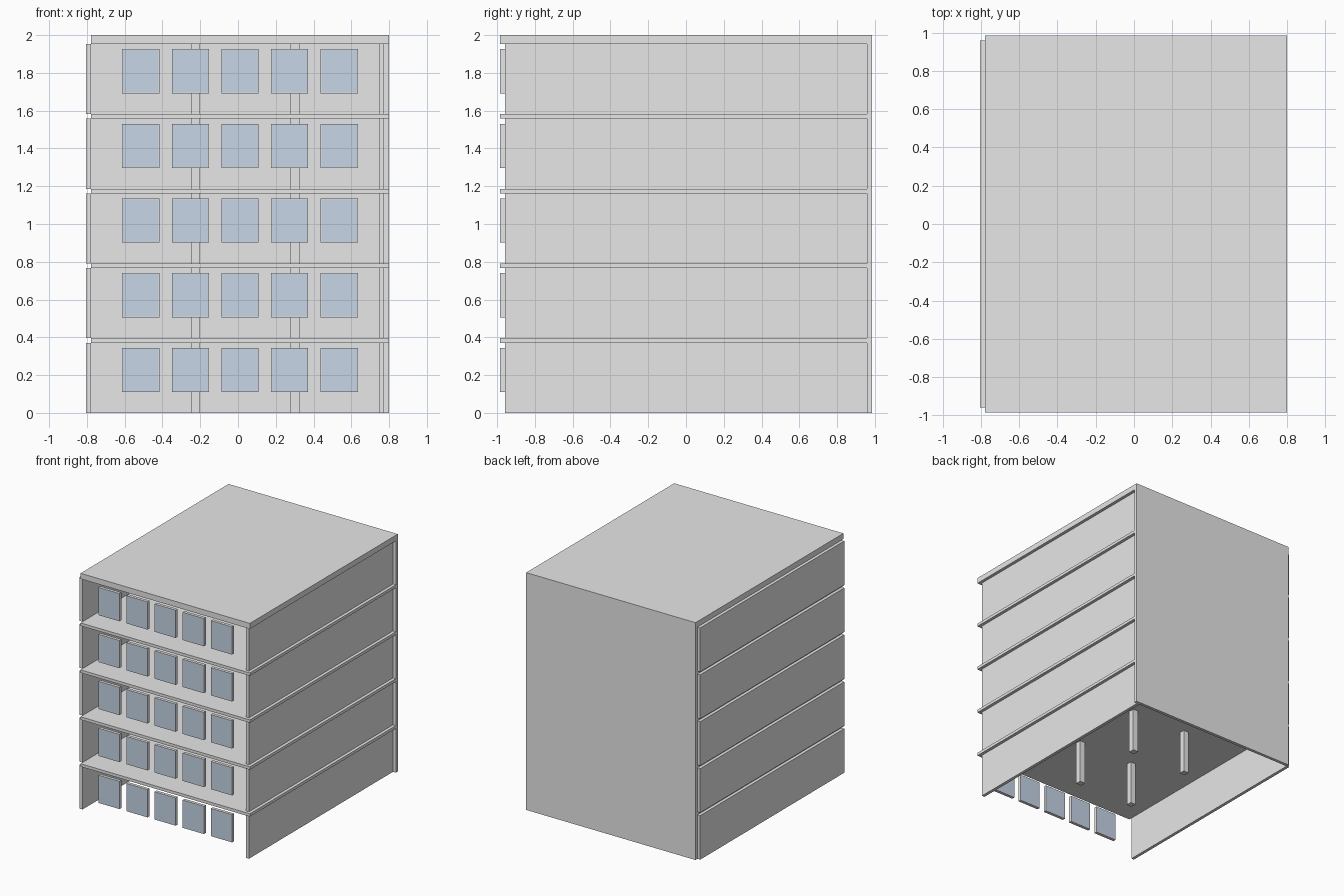
import bpy
import bmesh
from mathutils import Vector

cube = bpy.data.objects.get("Cube")
if cube:
    bpy.data.objects.remove(cube, do_unlink=True)


def make_material(name, colour):
    mat = bpy.data.materials.new(name)
    mat.use_nodes = True
    mat.diffuse_color = (*colour, 1)
    mat.node_tree.nodes["Principled BSDF"].inputs["Base Color"].default_value = (*colour, 1)
    return mat


concrete = make_material("light grey concrete", (0.8, 0.8, 0.8))
glass = make_material("pale blue glass", (0.57, 0.67, 0.8))


def box(name, x, y, z, glazed=False):
    """Box from (min, max) ranges; glazed boxes get inset panes front and back."""
    low, high = Vector((x[0], y[0], z[0])), Vector((x[1], y[1], z[1]))
    bm = bmesh.new()
    bmesh.ops.create_cube(bm, size=1)
    bmesh.ops.scale(bm, vec=high - low, verts=bm.verts)
    bmesh.ops.translate(bm, vec=(low + high) / 2, verts=bm.verts)
    if glazed:
        bm.normal_update()
        panes = [f for f in bm.faces if abs(f.normal.y) > 0.9]
        bmesh.ops.inset_individual(bm, faces=panes, thickness=0.006)
        for f in panes:
            f.material_index = 1
    mesh = bpy.data.meshes.new(name)
    bm.to_mesh(mesh)
    bm.free()
    mesh.materials.append(concrete)
    if glazed:
        mesh.materials.append(glass)
    obj = bpy.data.objects.new(name, mesh)
    bpy.context.collection.objects.link(obj)
    return obj


FLOORS = 5
PITCH = 0.3955      # floor to floor
WALL = 0.371        # clear storey height
LEFT, RIGHT = -0.778, 0.80
FRONT, BACK = -0.985, 0.985
T = 0.026           # wall and slab thickness
ROOF = (FLOORS - 1) * PITCH + WALL

# Roof and full height back wall
box("roof", (LEFT, RIGHT), (FRONT, BACK), (ROOF, 2))
box("back_wall", (LEFT, RIGHT), (BACK - T, BACK), (0, ROOF))

for i in range(FLOORS):
    base = i * PITCH
    storey = (base, base + WALL)
    depth = (FRONT + T, BACK - T)

    # Side walls: one outside the slab edge, the other set in from it
    box(f"outer_side_wall_{i}", (LEFT - T, LEFT), depth, storey)
    box(f"inset_side_wall_{i}", (RIGHT - 2 * T, RIGHT - T), depth, storey)

    # Floor slab above each storey except the last
    if i < FLOORS - 1:
        box(f"floor_slab_{i}", (LEFT, RIGHT), (FRONT, BACK - T),
            (base + WALL, base + PITCH))

    # Four square columns
    for x in (-0.25, 0.275):
        for y in (-0.328, 0.328):
            box(f"column_{i}", (x, x + 0.05), (y, y + 0.05), storey)

    # Row of framed windows
    for k in range(5):
        x = -0.613 + k * 0.2625
        box(f"window_{i}_{k}", (x, x + 0.197), (FRONT, FRONT + T),
            (base + 0.11, base + 0.344), glazed=True)
